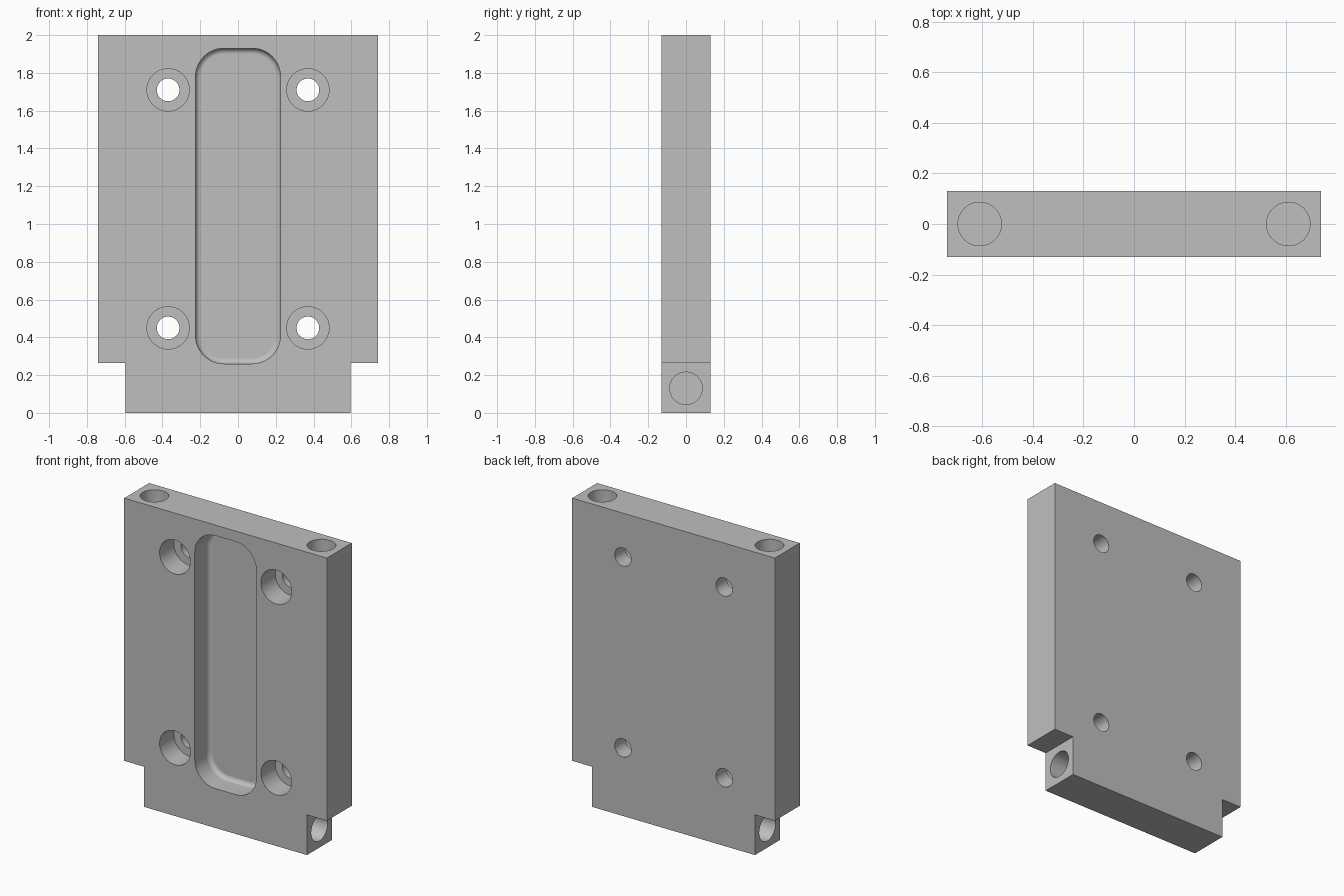
import bpy, bmesh, math
from mathutils import Matrix, Vector

cube = bpy.data.objects.get("Cube")
if cube:
    bpy.data.objects.remove(cube, do_unlink=True)

HALF_Y = 0.13

grey = bpy.data.materials.new("machined_grey")
grey.use_nodes = True
grey.diffuse_color = (0.52, 0.52, 0.52, 1)
grey.node_tree.nodes["Principled BSDF"].inputs["Base Color"].default_value = (0.52, 0.52, 0.52, 1)


def finish(bm, name):
    bmesh.ops.recalc_face_normals(bm, faces=bm.faces)
    mesh = bpy.data.meshes.new(name)
    bm.to_mesh(mesh)
    bm.free()
    mesh.materials.append(grey)
    obj = bpy.data.objects.new(name, mesh)
    bpy.context.scene.collection.objects.link(obj)
    return obj


def loft(name, rings):
    """Closed solid through matching rings of points."""
    bm = bmesh.new()
    loops = [[bm.verts.new(p) for p in ring] for ring in rings]
    n = len(loops[0])
    for a, b in zip(loops, loops[1:]):
        for i in range(n):
            j = (i + 1) % n
            bm.faces.new((a[i], a[j], b[j], b[i]))
    bm.faces.new(loops[0])
    bm.faces.new(loops[-1])
    return finish(bm, name)


def drill(name, start, direction, radius, depth):
    """Cylinder cutter from a face, sunk in by depth."""
    d = Vector(direction)
    over = 0.05
    bm = bmesh.new()
    centre = Vector(start) + d * (depth - over) / 2
    turn = d.to_track_quat('Z', 'Y').to_matrix().to_4x4()
    bmesh.ops.create_cone(bm, cap_ends=True, segments=64, radius1=radius, radius2=radius,
                          depth=depth + over, matrix=Matrix.Translation(centre) @ turn)
    return finish(bm, name)


def rounded_rect(y, inset):
    """Pocket outline at a given depth, shrunk by inset."""
    hx, hz, cz, r = 0.225, 0.835, 1.095, 0.15
    pts = []
    for k, (sx, sz) in enumerate([(1, 1), (-1, 1), (-1, -1), (1, -1)]):
        for s in range(13):
            a = math.pi / 2 * (k + s / 12)
            pts.append((sx * (hx - r) + (r - inset) * math.cos(a), y,
                        cz + sz * (hz - r) + (r - inset) * math.sin(a)))
    return pts


# Plate with a narrower foot
half = [(0.595, 0), (0.595, 0.265), (0.74, 0.265), (0.74, 2)]
outline = half + [(-x, z) for x, z in reversed(half)]
plate = loft("plate", [[(x, y, z) for x, z in outline] for y in (-HALF_Y, HALF_Y)])

# Front pocket with a filleted floor
fillet, floor = 0.03, -HALF_Y + 0.15
rings = [rounded_rect(-HALF_Y - 0.05, 0)]
for s in range(7):
    a = math.pi / 2 * s / 6
    rings.append(rounded_rect(floor - fillet + fillet * math.sin(a), fillet * (1 - math.cos(a))))
cutters = [loft("pocket_cutter", rings)]

for side in (-1, 1):
    # Counterbored bolt holes
    for z in (0.45, 1.71):
        front = (side * 0.37, -HALF_Y, z)
        cutters.append(drill("counterbore_cutter", front, (0, 1, 0), 0.112, 0.15))
        cutters.append(drill("bolt_hole_cutter", front, (0, 1, 0), 0.06, 0.4))
    # Blind ports in the top edge and the foot ends
    cutters.append(drill("top_port_cutter", (side * 0.61, 0, 2), (0, 0, -1), 0.086, 0.3))
    cutters.append(drill("foot_port_cutter", (side * 0.595, 0, 0.13), (-side, 0, 0), 0.086, 0.3))

# Cut everything from the plate
bpy.ops.object.select_all(action='DESELECT')
plate.select_set(True)
bpy.context.view_layer.objects.active = plate
for cutter in cutters:
    cutter.hide_render = True
    mod = plate.modifiers.new("cut", 'BOOLEAN')
    mod.operation = 'DIFFERENCE'
    mod.solver = 'EXACT'
    mod.object = cutter
    bpy.ops.object.modifier_apply(modifier=mod.name)
    bpy.data.objects.remove(cutter, do_unlink=True)

# Smooth bores and fillet, crisp edges elsewhere
bpy.ops.object.shade_smooth_by_angle(angle=math.radians(30))
weighted = plate.modifiers.new("flat_face_normals", 'WEIGHTED_NORMAL')
weighted.keep_sharp = True
